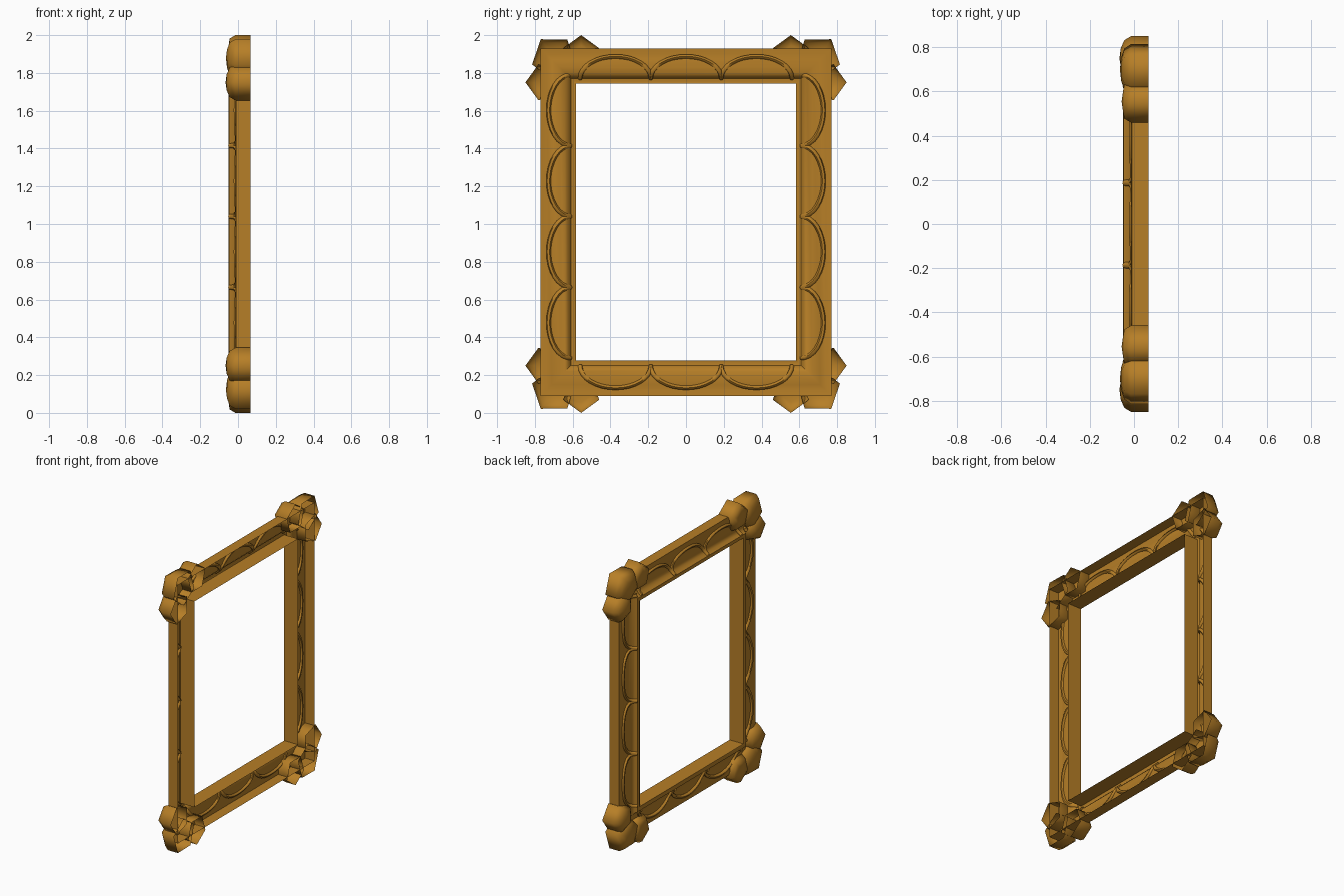
import bpy, bmesh, math

if "Cube" in bpy.data.objects:
    bpy.data.objects.remove(bpy.data.objects["Cube"])

gold = bpy.data.materials.new("antique_gold")
gold.diffuse_color = (0.47, 0.21, 0.02, 1)
gold.use_nodes = True
gold.node_tree.nodes["Principled BSDF"].inputs["Base Color"].default_value = gold.diffuse_color

CZ = 1.01          # frame centre height
HY, HZ = 0.77, 0.92  # outer half sizes


def finish(name, bm, angle):
    me = bpy.data.meshes.new(name)
    bm.to_mesh(me)
    bm.free()
    ob = bpy.data.objects.new(name, me)
    bpy.context.collection.objects.link(ob)
    me.materials.append(gold)
    bpy.ops.object.select_all(action='DESELECT')
    ob.select_set(True)
    bpy.context.view_layer.objects.active = ob
    bpy.ops.object.shade_smooth_by_angle(angle=math.radians(angle))
    return ob


# Moulding: open-backed profile (inset from outer edge, depth) swept round four mitred corners
profile = [(0, .065), (0, -.01), (.03, -.014), (.06, -.006), (.10, -.004),
           (.13, -.012), (.15, -.03), (.160, -.047), (.175, -.05),
           (.187, -.044), (.187, .065)]
bm = bmesh.new()
rings = []
for sy, sz in ((-1, -1), (1, -1), (1, 1), (-1, 1)):
    rings.append([bm.verts.new((x, sy * (HY - t), CZ + sz * (HZ - t))) for t, x in profile])
for i in range(4):
    a, b = rings[i], rings[(i + 1) % 4]
    for j in range(len(profile) - 1):
        bm.faces.new((a[j], b[j], b[j + 1], a[j + 1]))
bm.normal_update()
if sum(f.normal.x * f.calc_area() for f in bm.faces) > 0:
    bmesh.ops.reverse_faces(bm, faces=bm.faces[:])
finish("frame_moulding", bm, 40)


# Cove depth at a given inset, so the swags follow the moulding
def depth(t):
    for (t0, x0), (t1, x1) in zip(profile[1:], profile[2:]):
        if t0 <= t <= t1:
            return x0 + (x1 - x0) * (t - t0) / (t1 - t0)
    return -.035


# Swags: rows of arched beads along each rail
def swag_row(name, count, half, place):
    cu = bpy.data.curves.new(name, 'CURVE')
    cu.dimensions = '3D'
    cu.bevel_depth = .013
    cu.bevel_resolution = 1
    cu.use_fill_caps = True
    step = 2 * half / count
    for k in range(count):
        sp = cu.splines.new('POLY')
        n = 16
        sp.points.add(n)
        for i in range(n + 1):
            a = math.pi * i / n
            s = -half + step * (k + .5 - .5 * math.cos(a))
            t = .158 - .115 * math.sin(a)
            sp.points[i].co = (*place(s, t, depth(t)), 1)
    ob = bpy.data.objects.new(name, cu)
    bpy.context.collection.objects.link(ob)
    bpy.ops.object.select_all(action='DESELECT')
    ob.select_set(True)
    bpy.context.view_layer.objects.active = ob
    bpy.ops.object.convert(target='MESH')
    ob = bpy.context.view_layer.objects.active
    ob.data.materials.clear()
    ob.data.materials.append(gold)
    bpy.ops.object.shade_smooth_by_angle(angle=math.radians(60))


for sign, top, side in ((1, "top_swags", "right_swags"), (-1, "bottom_swags", "left_swags")):
    swag_row(top, 3, .56, lambda s, t, x: (x, s, CZ + sign * (HZ - t)))
    swag_row(side, 4, .75, lambda s, t, x: (x, sign * (HY - t), 1.04 + s))


# Corner leaves: five-sided domes, open at the back
def leaf(name, y, z, r, angle, sy, sz, top):
    bm = bmesh.new()
    loops = []
    for k, x in ((1, .065), (1, -.014), (.82, -.044), (.45, top + .006)):
        ring = []
        for i in range(5):
            a = math.radians(angle + 72 * i)
            ring.append(bm.verts.new((x, sy * (y + k * r * math.cos(a)),
                                      1 + sz * (z - 1 + k * r * math.sin(a)))))
        loops.append(ring)
    for a, b in zip(loops, loops[1:]):
        for i in range(5):
            j = (i + 1) % 5
            bm.faces.new((a[i], a[j], b[j], b[i]))
    tip = bm.verts.new((top, sy * y, 1 + sz * (z - 1)))
    for i in range(5):
        bm.faces.new((loops[-1][i], loops[-1][(i + 1) % 5], tip))
    bmesh.ops.recalc_face_normals(bm, faces=bm.faces[:])
    bm.normal_update()
    if sum(f.normal.x * f.calc_area() for f in bm.faces) > 0:
        bmesh.ops.reverse_faces(bm, faces=bm.faces[:])
    finish(name, bm, 75)


for sy in (-1, 1):
    for sz in (-1, 1):
        leaf("corner_leaf", .70, 1.88, .12, 55, sy, sz, -.064)
        leaf("rail_leaf", .555, 1.90, .10, 90, sy, sz, -.056)
        leaf("side_leaf", .75, 1.75, .10, 0, sy, sz, -.066)
